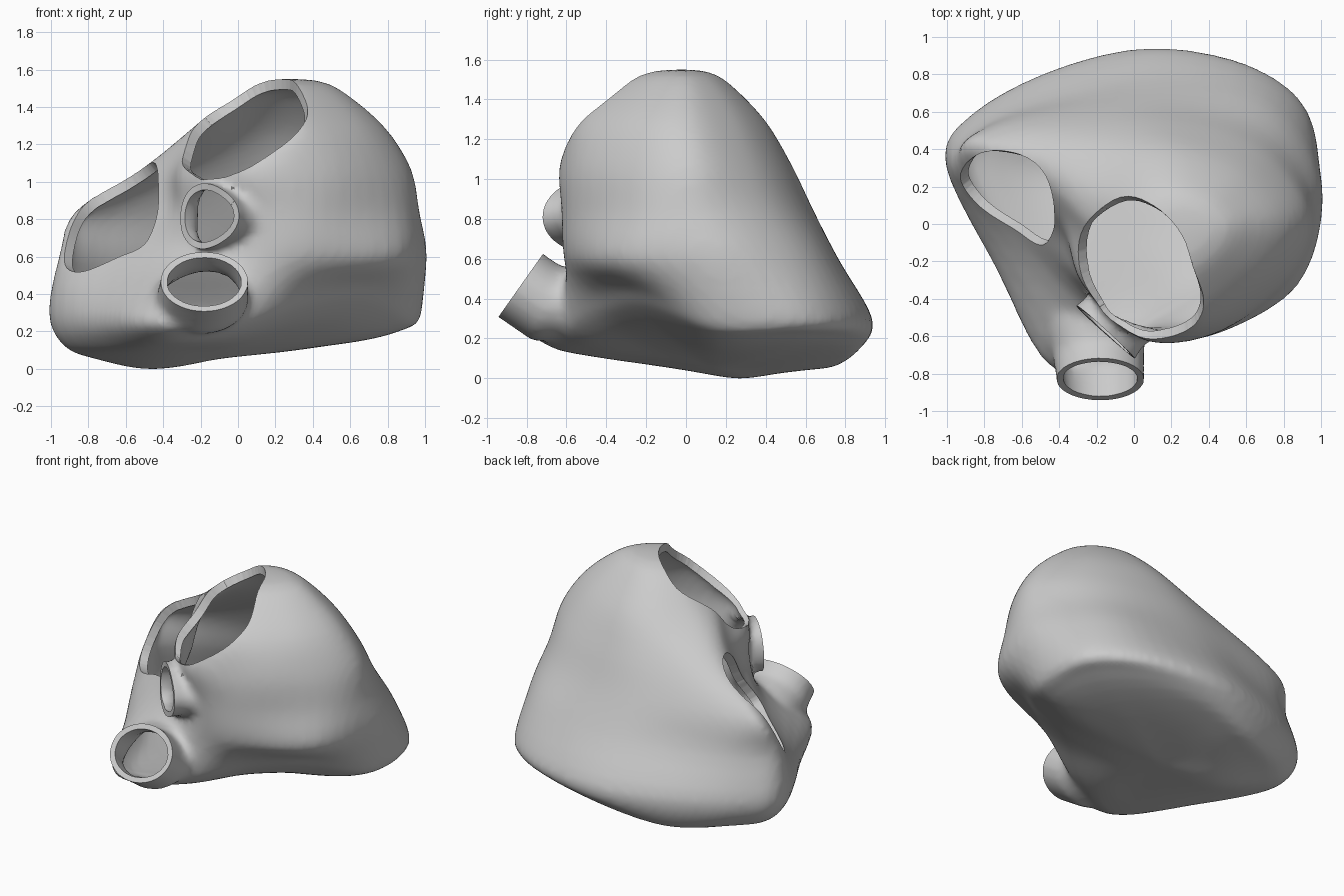
import bpy, bmesh, math
from mathutils import Vector
from mathutils.bvhtree import BVHTree

if "Cube" in bpy.data.objects:
    bpy.data.objects.remove(bpy.data.objects["Cube"])


def catmull(pts, steps, closed):
    """Smooth curve through the points."""
    n, out = len(pts), []
    get = (lambda i: pts[i % n]) if closed else (lambda i: pts[max(0, min(n - 1, i))])
    for i in range(n if closed else n - 1):
        a, b, c, d = get(i - 1), get(i), get(i + 1), get(i + 2)
        for k in range(steps):
            t = k / steps
            out.append(0.5 * (2 * b + (c - a) * t + (2 * a - 5 * b + 4 * c - d) * t * t
                              + (3 * b - a - 3 * c + d) * t ** 3))
    if not closed:
        out.append(pts[-1])
    return out


def loft(bm, rings):
    """Closed skin through rings of equal point count."""
    vs = [[bm.verts.new(p) for p in r] for r in rings]
    n = len(vs[0])
    fs = [bm.faces.new((a[i], a[(i + 1) % n], b[(i + 1) % n], b[i]))
          for a, b in zip(vs, vs[1:]) for i in range(n)]
    fs += [bm.faces.new(vs[0]), bm.faces.new(vs[-1])]
    bmesh.ops.recalc_face_normals(bm, faces=fs)


def make_object(name, bm):
    bmesh.ops.triangulate(bm, faces=bm.faces[:])
    me = bpy.data.meshes.new(name)
    bm.to_mesh(me)
    ob = bpy.data.objects.new(name, me)
    bpy.context.collection.objects.link(ob)
    return ob


def bake(ob):
    """Apply all modifiers."""
    dg = bpy.context.evaluated_depsgraph_get()
    me = bpy.data.meshes.new_from_object(ob.evaluated_get(dg))
    ob.modifiers.clear()
    ob.data = me


def tree_of(ob):
    return BVHTree.FromPolygons([v.co.copy() for v in ob.data.vertices],
                                [tuple(p.vertices) for p in ob.data.polygons])


def section(center, u, v, ru, rv, n=36, tri=0.0):
    out = []
    for i in range(n):
        a = 2 * math.pi * i / n
        k = 1 + tri * math.cos(3 * a)
        out.append(center + u * (ru * k * math.cos(a)) + v * (rv * k * math.sin(a)))
    return out


# Body cross-sections (x, y), clockwise from the left tip
levels = {
    0.30: [(-1.01, .33), (-.85, .6), (-.41, .83), (.11, .94), (.64, .84), (.94, .58),
           (.95, .15), (.73, -.24), (.38, -.45), (0, -.63), (-.42, -.77), (-.74, -.23)],
    0.60: [(-.96, .31), (-.78, .54), (-.36, .69), (.1, .77), (.62, .7), (.9, .48),
           (1.01, .12), (.86, -.34), (.42, -.58), (.05, -.59), (-.3, -.4), (-.67, 0)],
    0.85: [(-.86, .37), (-.75, .5), (-.33, .6), (.12, .64), (.56, .56), (.83, .37),
           (.97, .05), (.85, -.29), (.45, -.58), (.08, -.6), (-.26, -.34), (-.43, -.02)],
    1.08: [(-.51, .27), (-.45, .4), (-.2, .49), (.14, .53), (.5, .46), (.76, .3),
           (.925, .03), (.8, -.28), (.46, -.56), (.06, -.62), (-.26, -.32), (-.36, 0)],
    1.30: [(-.24, .07), (-.2, .21), (-.03, .35), (.18, .4), (.42, .35), (.63, .23),
           (.785, .01), (.69, -.25), (.43, -.48), (.25, -.52), (0, -.33), (-.19, -.07)],
}


def front_right_lift(x, y):
    return 0.6 * max(0, x) * max(0, .1 - y)


def underside(x, y):
    return ((0.135 if x > -.45 else -0.2) * (x + .45) + front_right_lift(x, y)
            + 0.14 * max(0, .27 - y) + 0.1 * max(0, y - .27))


rings = []
for s, lift in ((.02, 0), (.4, 0), (.72, 0), (.91, .03)):
    ring = []
    for x, y in levels[0.30]:
        x, y = -.1 + (x + .1) * s, .15 + (y - .15) * s
        ring.append(Vector((x, y, underside(x, y) + lift)))
    rings.append(ring)
rings += [[Vector((x, y, z + (front_right_lift(x, y) if z == .3 else 0))) for x, y in r]
          for z, r in levels.items()]
for s, z in ((.59, 1.48), (.33, 1.545), (.02, 1.56)):
    rings.append([Vector((.28 + (x - .28) * s, -.02 + (y + .02) * s, z))
                  for x, y in levels[1.30]])
columns = [catmull(list(c), 4, False) for c in zip(*[catmull(r, 5, True) for r in rings])]
bm = bmesh.new()
loft(bm, list(zip(*columns)))

# Lower spout
X = Vector((1, 0, 0))
spout_c, spout_n = Vector((-.18, -.83, .475)), Vector((0, -.82, .58)).normalized()
spout_v = X.cross(spout_n) * -1
mid_v = Vector((0, .35, .94))
loft(bm, [section(spout_c + spout_n * .06, X, spout_v, .235, .2),
          section(spout_c, X, spout_v, .235, .195),
          section(Vector((-.19, -.70, .385)), X, mid_v, .245, .2),
          section(Vector((-.21, -.52, .37)), X, mid_v, .27, .19),
          section(Vector((-.22, -.3, .4)), X, mid_v, .2, .12)])

# Small middle nub
nub_c, nub_n = Vector((-.16, -.57, .825)), Vector((-.66, -.73, 0.05)).normalized()
nub_u = Vector((.73, -.66, 0)).normalized()
nub_v = nub_n.cross(nub_u)
loft(bm, [section(nub_c + nub_n * d, nub_u, nub_v, .215 * s, .175 * s, tri=.06)
          for d, s in ((.06, 1.03), (0, 1), (-.07, .93), (-.15, 1.0), (-.25, .9))])

shell = make_object("hollow_body", bm)
m = shell.modifiers.new("fuse", 'REMESH')
m.mode, m.voxel_size = 'VOXEL', 0.025
m = shell.modifiers.new("soften", 'SMOOTH')
m.factor, m.iterations = 0.5, 8
bake(shell)
skin = tree_of(shell)


# Cutters for the four openings
def rim_cutter(name, a, b, c, outline):
    n = Vector((-b, -c, 1)).normalized()
    rim = catmull([Vector((x, y, a + b * x + c * y)) for x, y in outline], 6, True)
    bm = bmesh.new()
    loft(bm, [[p + n * d for p in rim] for d in (-.14, .5)])
    return make_object(name, bm)


def end_cutter(name, c, n, u, v, ru, rv, depth):
    bm = bmesh.new()
    loft(bm, [section(c + n * d, u, v, ru, rv) for d in (0, depth)])
    return make_object(name, bm)


cutters = [
    rim_cutter("top_opening_cutter", 1.418, .69, .61,
               [(-.3, -.1), (-.12, .12), (.1, .09), (.28, -.1), (.36, -.38),
                (.32, -.54), (.17, -.61), (0, -.59), (-.2, -.42)]),
    rim_cutter("left_opening_cutter", 1.255, .95, .9,
               [(-.93, .25), (-.8, .4), (-.6, .37), (-.43, .26),
                (-.39, .1), (-.48, -.11), (-.65, -.03), (-.85, .1)]),
    end_cutter("spout_cutter", spout_c, spout_n, X, spout_v, .28, .23, .15),
    end_cutter("nub_cutter", nub_c, nub_n, nub_u, nub_v, .26, .195, .12),
]
for c in cutters:
    m = shell.modifiers.new(c.name, 'BOOLEAN')
    m.operation, m.solver, m.object = 'DIFFERENCE', 'EXACT', c
bake(shell)

# Drop the cut walls so that only the open skin remains
bm = bmesh.new()
bm.from_mesh(shell.data)
trees = [tree_of(c) for c in cutters]


def on_cutter(f):
    pts = [v.co for v in f.verts] + [f.calc_center_median()]
    return any(all(t.find_nearest(p)[3] < 5e-4 for p in pts) for t in trees)


bmesh.ops.delete(bm, geom=[f for f in bm.faces if on_cutter(f)], context='FACES')
bmesh.ops.dissolve_degenerate(bm, edges=bm.edges[:], dist=0.003)
bmesh.ops.triangulate(bm, faces=bm.faces[:])

# Give the skin a wall thickness, thinner at the spout and nub
inner = {}
for v in list(bm.verts):
    n = Vector()
    for _, fn, _, dist in skin.find_nearest_range(v.co, .05):
        n += fn * (.055 - dist)
    near = min((v.co - spout_c).length, (v.co - nub_c).length)
    inner[v] = v.co - n.normalized() * (.035 if near < .25 else .035 + min(.02, (near - .25) * .1))
edge = [(e.verts[0], e.verts[1], e.link_loops[0].vert) for e in bm.edges if e.is_boundary]
faces = [tuple(f.verts) for f in bm.faces]
inner = {v: bm.verts.new(p) for v, p in inner.items()}
for f in faces:
    bm.faces.new([inner[v] for v in reversed(f)])
for a, b, first in edge:
    if first is b:
        a, b = b, a
    bm.faces.new((b, a, inner[a], inner[b]))
bmesh.ops.delete(bm, geom=[v for v in bm.verts if not v.link_faces], context='VERTS')
low = min(v.co.z for v in bm.verts)
bmesh.ops.translate(bm, verts=bm.verts, vec=(0, 0, -low))
bm.to_mesh(shell.data)
bm.free()
for c in cutters:
    bpy.data.objects.remove(c)
bpy.context.view_layer.objects.active = shell
shell.select_set(True)
bpy.ops.object.shade_smooth_by_angle(angle=math.radians(35))
